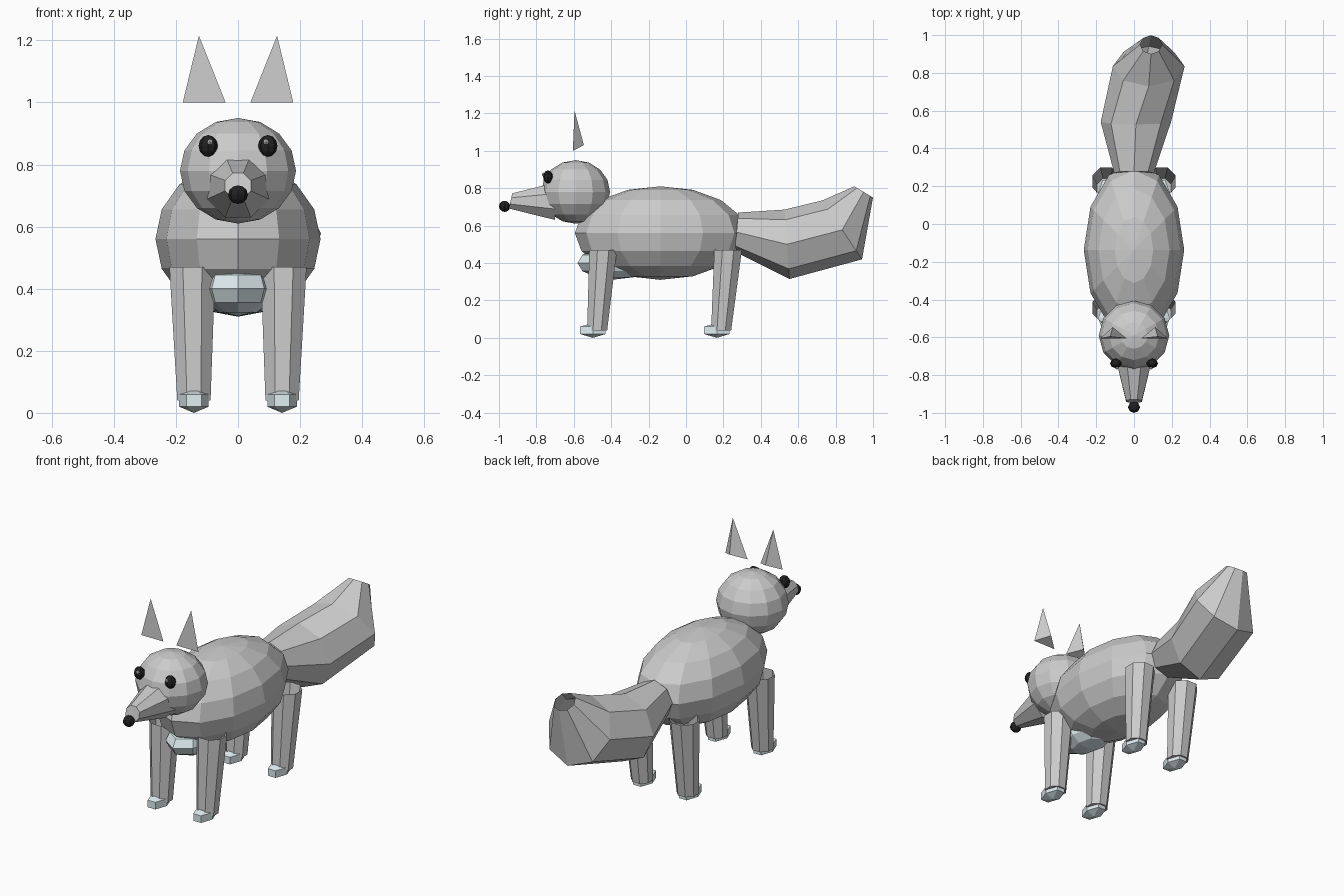
import bpy, bmesh
from math import sin, cos, pi, radians
from mathutils import Matrix, Vector

if "Cube" in bpy.data.objects:
    bpy.data.objects.remove(bpy.data.objects["Cube"])


def material(name, color):
    m = bpy.data.materials.new(name)
    m.diffuse_color = color
    m.use_nodes = True
    m.node_tree.nodes["Principled BSDF"].inputs["Base Color"].default_value = m.diffuse_color
    return m


BLACK = material("black", (0.015, 0.015, 0.015, 1))
PALE = material("pale_fur", (0.75, 0.86, 0.89, 1))
GLINT = material("glint", (0.8, 0.8, 0.8, 1))


def finish(name, bm, mat=None):
    bmesh.ops.recalc_face_normals(bm, faces=bm.faces)
    mesh = bpy.data.meshes.new(name)
    bm.to_mesh(mesh)
    bm.free()
    if mat:
        mesh.materials.append(mat)
    ob = bpy.data.objects.new(name, mesh)
    bpy.context.collection.objects.link(ob)
    return ob


def ball(name, center, size, segs=12, rings=8, mat=None, turn=0):
    """Faceted ellipsoid."""
    bm = bmesh.new()
    m = (Matrix.Translation(center) @ Matrix.Diagonal((*size, 1))
         @ Matrix.Rotation(radians(turn), 4, 'Z'))
    bmesh.ops.create_uvsphere(bm, u_segments=segs, v_segments=rings, radius=1, matrix=m)
    return finish(name, bm, mat)


def loft(name, rings, sides=8, phase=0.0, cap_start=False, cap_end=False, mat=None):
    """Skin rings given as (center, radius, tilt); tilt turns the normal from +y to +z."""
    bm = bmesh.new()
    loops = []
    for c, r, tilt in rings:
        t = radians(tilt)
        v = Vector((0, -sin(t), cos(t)))
        loops.append([bm.verts.new(Vector(c) + r * (cos(a) * Vector((1, 0, 0)) + sin(a) * v))
                      for a in (2 * pi * (i + phase) / sides for i in range(sides))])
    for a, b in zip(loops, loops[1:]):
        for i in range(sides):
            j = (i + 1) % sides
            bm.faces.new((a[i], a[j], b[j], b[i]))
    if cap_start:
        bm.faces.new(loops[0])
    if cap_end:
        bm.faces.new(loops[-1])
    return finish(name, bm, mat)


# Torso and chest patch
ball("body", (0, -0.137, 0.56), (0.266, 0.457, 0.25))
ball("chest", (0, -0.38, 0.40), (0.12, 0.2, 0.088), 8, 6, PALE)

# Head, snout and nose
ball("head", (0, -0.59, 0.78), (0.187, 0.184, 0.17))
loft("snout", [((0, -0.70, 0.73), 0.108, 180), ((0, -0.938, 0.732), 0.045, 167)],
     phase=0.5, cap_start=True, cap_end=True)
ball("nose", (0, -0.97, 0.703), (0.032, 0.03, 0.03), 8, 6, BLACK)

# Bushy tail, sweeping up and to one side, open at the tip
loft("tail", [((0, 0.27, 0.565), 0.105, -5),
              ((0.01, 0.54, 0.50), 0.186, 4),
              ((0.078, 0.835, 0.577), 0.19, 34),
              ((0.09, 0.95, 0.78), 0.058, 59)], cap_start=True)

for side, label in ((-1, "right"), (1, "left")):
    # Eyes with a small glint
    ball(f"{label}_eye", (side * 0.096, -0.738, 0.86), (0.031, 0.026, 0.035), 8, 6, BLACK)
    ball(f"{label}_eye_glint", (side * 0.09, -0.761, 0.873), (0.01, 0.01, 0.01), 6, 4, GLINT)

    # Ear: a leaning three-sided pyramid
    bm = bmesh.new()
    a, b, c, tip = [bm.verts.new((side * x, y, z)) for x, y, z in (
        (0.04, -0.605, 1.0), (0.178, -0.605, 1.0), (0.112, -0.546, 1.03),
        (0.126, -0.596, 1.215))]
    for f in ((a, b, c), (a, b, tip), (b, c, tip), (c, a, tip)):
        bm.faces.new(f)
    finish(f"{label}_ear", bm)

    # Legs lean slightly forward, with pale paws
    for end, top_y, foot_y in (("front", -0.443, -0.475), ("back", 0.225, 0.188)):
        loft(f"{end}_{label}_leg", [((side * 0.142, foot_y, 0.04), 0.058, 90),
                                    ((side * 0.147, top_y, 0.47), 0.08, 90)],
             cap_start=True, phase=0.5)
        ball(f"{end}_{label}_paw", (side * 0.142, foot_y - 0.023, 0.04),
             (0.055, 0.09, 0.04), 6, 3, PALE, turn=90)
